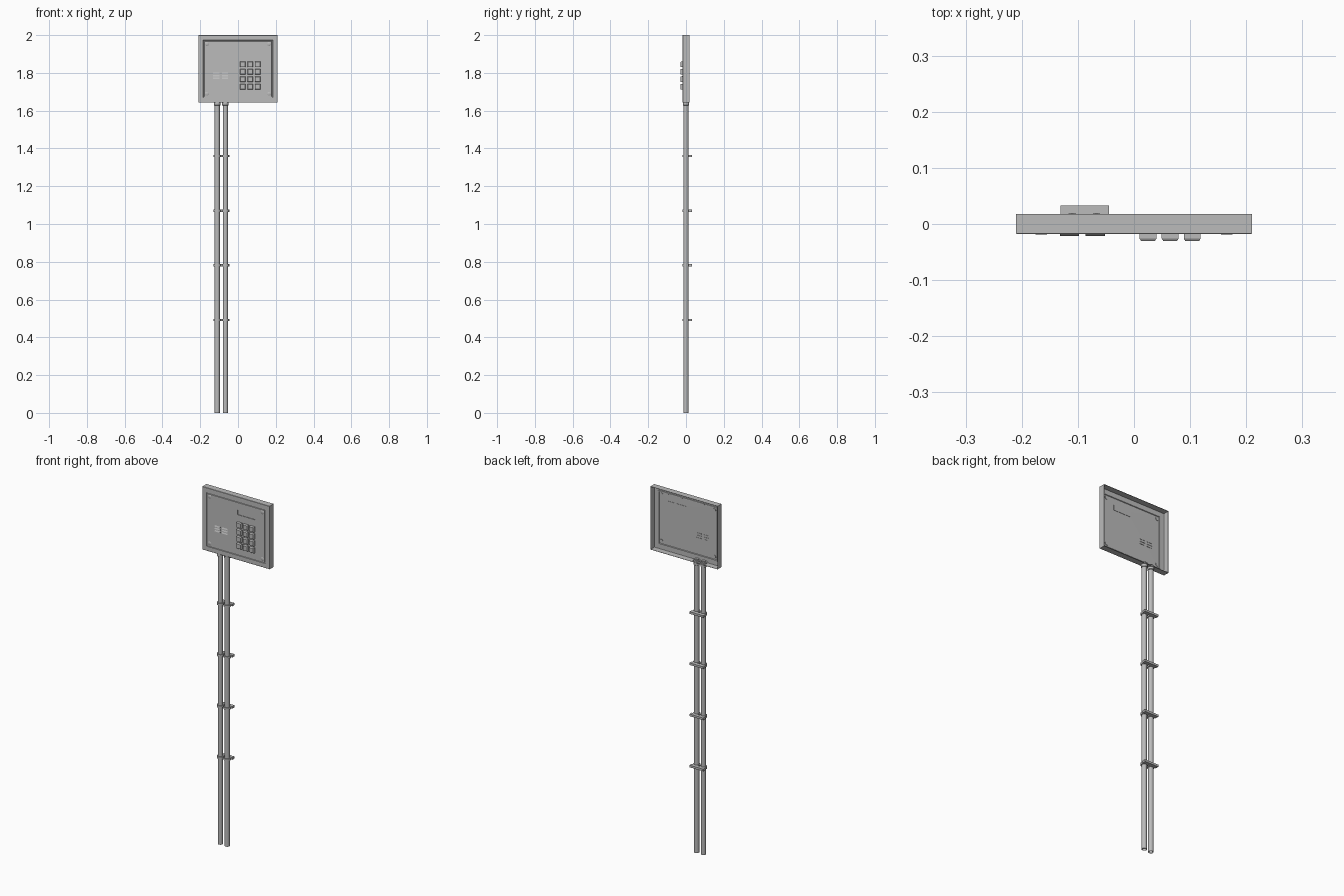
import bpy, bmesh, math
from mathutils import Matrix, Vector

cube = bpy.data.objects.get("Cube")
if cube:
    bpy.data.objects.remove(cube)

grey = bpy.data.materials.new("painted_grey")
grey.use_nodes = True
grey.diffuse_color = (0.5, 0.5, 0.5, 1)
grey.node_tree.nodes["Principled BSDF"].inputs["Base Color"].default_value = (0.5, 0.5, 0.5, 1)

PANEL_Z = 1.8215
FRONT = -0.018
PIPES = (-0.110, -0.067)


def finish(name, bm, smooth=False):
    bmesh.ops.recalc_face_normals(bm, faces=bm.faces)
    mesh = bpy.data.meshes.new(name)
    bm.to_mesh(mesh)
    bm.free()
    mesh.materials.append(grey)
    obj = bpy.data.objects.new(name, mesh)
    bpy.context.collection.objects.link(obj)
    if smooth:
        bpy.ops.object.select_all(action="DESELECT")
        obj.select_set(True)
        bpy.context.view_layer.objects.active = obj
        bpy.ops.object.shade_smooth_by_angle(angle=math.radians(35))
    return obj


def box(name, x, y, z):
    """Box from (low, high) ranges."""
    bm = bmesh.new()
    size = [b - a for a, b in (x, y, z)]
    mid = [(a + b) / 2 for a, b in (x, y, z)]
    bmesh.ops.create_cube(bm, size=1, matrix=Matrix.Translation(mid) @ Matrix.Diagonal((*size, 1)))
    return finish(name, bm)


def rect_loft(name, rings):
    """Join nested rectangles (cx, cz, half width, half height, y) and cap the last."""
    bm = bmesh.new()
    loops = []
    for cx, cz, w, h, y in rings:
        loops.append([bm.verts.new((cx + sx * w, y, cz + sz * h))
                      for sx, sz in ((-1, -1), (1, -1), (1, 1), (-1, 1))])
    for a, b in zip(loops, loops[1:]):
        for i in range(4):
            j = (i + 1) % 4
            bm.faces.new((a[i], a[j], b[j], b[i]))
    bm.faces.new(loops[-1])
    return finish(name, bm)


def turned(name, profile, matrix, sides=24):
    """Revolve (radius, height) points about the local z axis."""
    bm = bmesh.new()
    verts = [bm.verts.new((r, 0, h)) for r, h in profile]
    edges = [bm.edges.new(p) for p in zip(verts, verts[1:])]
    bmesh.ops.spin(bm, geom=verts + edges, axis=(0, 0, 1), cent=(0, 0, 0),
                   angle=math.tau, steps=sides)
    bmesh.ops.remove_doubles(bm, verts=bm.verts, dist=0.00005)
    bmesh.ops.transform(bm, matrix=matrix, verts=bm.verts)
    return finish(name, bm, True)


# Sheet metal tray, open at the back, with a grooved border and sunken card window
outer = (0.21, 0.1785)
rings = [(0, PANEL_Z, outer[0] - inset, outer[1] - inset, y) for inset, y in
         ((0, 0.018), (0, -0.0165), (0.0015, FRONT), (0.026, FRONT),
          (0.0275, -0.015), (0.031, -0.015), (0.0325, FRONT))]
rings += [(0.064, 1.913, 0.055, 0.014, FRONT), (0.064, 1.913, 0.055, 0.014, -0.015)]
tray = rect_loft("panel_tray", rings)
solid = tray.modifiers.new("sheet", "SOLIDIFY")
solid.thickness = 0.002
solid.offset = -1

# Keypad: three columns and four rows of tapered keys
for col in range(3):
    for row in range(4):
        x, z = 0.025 + 0.0394 * col, 1.845 - 0.0394 * row
        rect_loft(f"key_{row}_{col}", [(x, z, 0.015, 0.015, FRONT + 0.001),
                                       (x, z, 0.015, 0.015, -0.026),
                                       (x, z, 0.0125, 0.0125, -0.03)])

# Speaker louvres: two columns of three sloping hoods
for col, cx in enumerate((-0.115, -0.069)):
    for row in range(3):
        z = 1.798 - 0.0135 * row
        bm = bmesh.new()
        section = ((FRONT, z + 0.004), (FRONT - 0.003, z - 0.003), (FRONT, z - 0.003))
        base = bm.faces.new([bm.verts.new((cx - 0.017, y, h)) for y, h in section])
        ext = bmesh.ops.extrude_face_region(bm, geom=[base])
        bmesh.ops.translate(bm, vec=Vector((0.034, 0, 0)),
                            verts=[v for v in ext["geom"] if isinstance(v, bmesh.types.BMVert)])
        finish(f"louvre_{row}_{col}", bm)
        box(f"louvre_back_{row}_{col}", (cx - 0.015, cx + 0.015), (-0.0165, -0.0145),
            (z - 0.003, z))

# Corner screws, seen on both faces of the sheet
turn = Matrix.Rotation(math.radians(90), 4, "X")
for sx in (-1, 1):
    for sz in (-1, 1):
        place = Matrix.Translation((sx * 0.165, FRONT, PANEL_Z + sz * 0.132)) @ turn
        turned("corner_screw", [(0, 0.001), (0.009, 0.001), (0.0105, 0),
                                (0.0105, -0.0035), (0, -0.0035)], place)

# Twin conduits with end fittings under the panel
for i, x in enumerate(PIPES):
    at = Matrix.Translation((x, 0, 0))
    turned(f"conduit_{i}", [(0.011, 1.64), (0.011, 0), (0.0135, 0), (0.0135, 1.645), (0.011, 1.64)], at)
    turned(f"conduit_fitting_{i}", [(0.0135, 1.627), (0.017, 1.629), (0.017, 1.642),
                                    (0.0195, 1.643)], at)
    turned(f"fitting_nut_{i}", [(0, 1.645), (0.018, 1.645), (0.018, 1.652), (0.011, 1.652),
                                (0.011, 1.658), (0, 1.658)], at, 12)

# Conduit clamps: a rear strut with a ring around each conduit
for n in range(4):
    z = 0.492 + 0.2893 * n
    box(f"clamp_strut_{n}", (-0.131, -0.045), (0.0135, 0.033), (z - 0.006, z + 0.006))
    for i, x in enumerate(PIPES):
        turned(f"clamp_ring_{n}_{i}", [(0.0135, z - 0.006), (0.0185, z - 0.006),
                                       (0.0185, z + 0.006), (0.0135, z + 0.006)],
               Matrix.Translation((x, 0, 0)))
